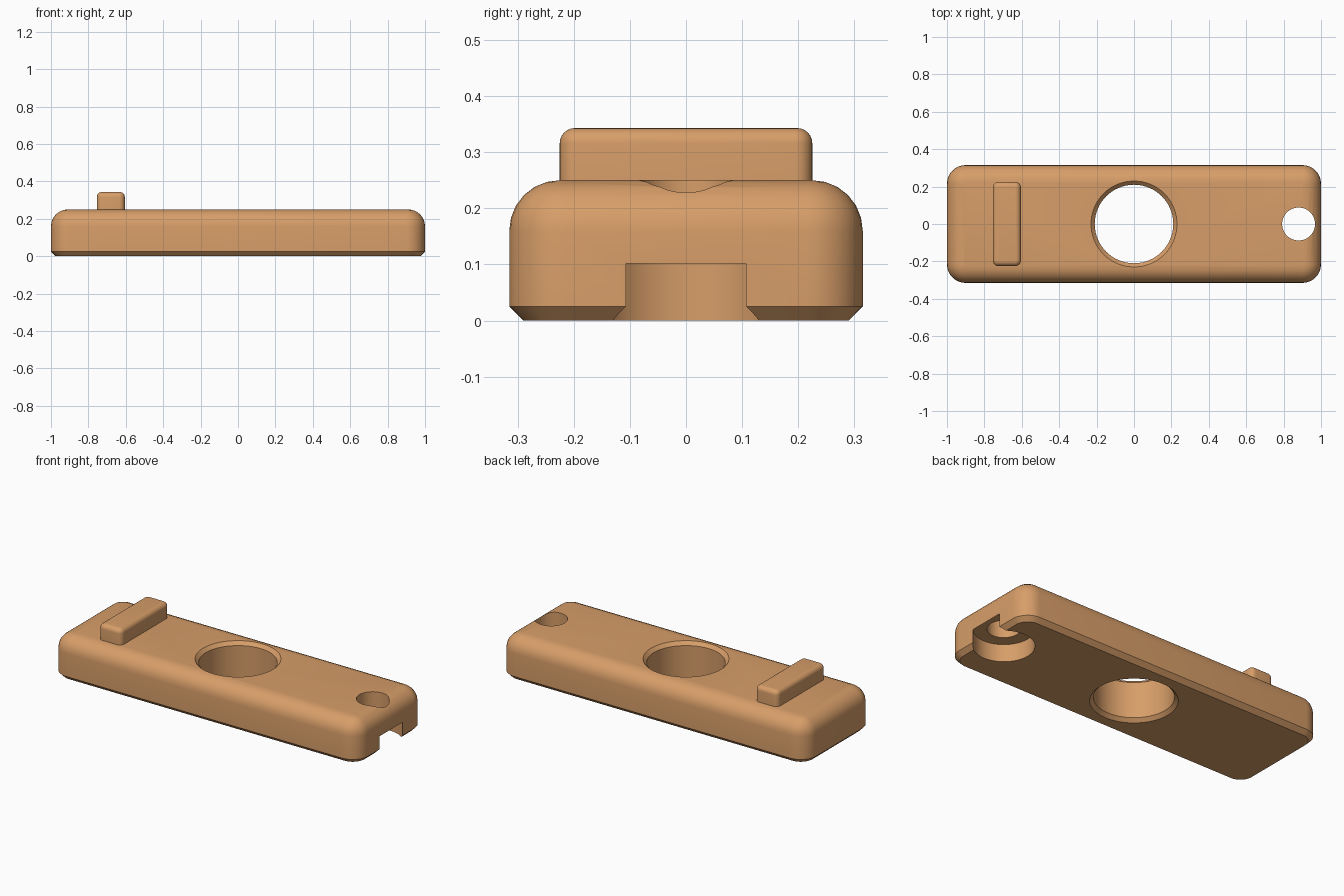
import bpy, bmesh, math

if "Cube" in bpy.data.objects:
    bpy.data.objects.remove(bpy.data.objects["Cube"])

tan = bpy.data.materials.new("tan")
tan.diffuse_color = (0.68, 0.34, 0.14, 1)
tan.use_nodes = True
tan.node_tree.nodes["Principled BSDF"].inputs["Base Color"].default_value = tan.diffuse_color


def loft(name, rings):
    """Skin a list of equal-length closed rings and cap both ends."""
    bm = bmesh.new()
    loops = [[bm.verts.new(p) for p in ring] for ring in rings]
    n = len(loops[0])
    for a, b in zip(loops, loops[1:]):
        for i in range(n):
            j = (i + 1) % n
            bm.faces.new((a[i], a[j], b[j], b[i]))
    bm.faces.new(loops[0][::-1])
    bm.faces.new(loops[-1])
    bmesh.ops.recalc_face_normals(bm, faces=bm.faces)
    me = bpy.data.meshes.new(name)
    bm.to_mesh(me)
    bm.free()
    ob = bpy.data.objects.new(name, me)
    bpy.context.collection.objects.link(ob)
    me.materials.append(tan)
    return ob


def rounded_rect(cx, hx, hy, r, inset, z, seg=8):
    pts = []
    for q, (sx, sy) in enumerate(((1, 1), (-1, 1), (-1, -1), (1, -1))):
        for k in range(seg + 1):
            a = math.pi / 2 * (q + k / seg)
            pts.append((cx + sx * (hx - r) + (r - inset) * math.cos(a),
                        sy * (hy - r) + (r - inset) * math.sin(a), z))
    return pts


def block(name, cx, hx, hy, r, z0, z1, fillet, chamfer=0, seg=6):
    """Rounded block with filleted top edge and optional bottom chamfer."""
    prof = [(chamfer, z0)]
    if chamfer:
        prof.append((0, z0 + chamfer))
    for k in range(seg + 1):
        a = math.pi / 2 * k / seg
        prof.append((fillet * (1 - math.cos(a)), z1 - fillet * (1 - math.sin(a))))
    return loft(name, [rounded_rect(cx, hx, hy, r, i, z) for i, z in prof])


def lathe(name, cx, prof, n=64):
    return loft(name, [[(cx + r * math.cos(2 * math.pi * i / n),
                         r * math.sin(2 * math.pi * i / n), z) for i in range(n)]
                       for r, z in prof])


# Main bar and raised rib
body = block("body", 0, 1.0, 0.315, 0.1, 0, 0.25, 0.09, 0.025)
rib = block("raised_rib", -0.68, 0.075, 0.225, 0.03, 0.24, 0.343, 0.027)

# Chamfered centre hole, small end hole, and open counterbore below it
cutters = [
    lathe("centre_hole_cutter", 0, [(0.25, -0.02), (0.21, 0.02), (0.21, 0.23), (0.25, 0.27)]),
    lathe("end_hole_cutter", 0.88, [(0.088, 0.05), (0.088, 0.3)]),
    lathe("counterbore_cutter", 0.88, [(0.161, -0.05), (0.161, 0.102)]),
]
bpy.context.view_layer.objects.active = body
for c in cutters:
    m = body.modifiers.new(c.name, "BOOLEAN")
    m.operation, m.solver, m.object = "DIFFERENCE", "EXACT", c
    bpy.ops.object.modifier_apply(modifier=m.name)
for c in cutters:
    bpy.data.objects.remove(c)

# Smooth fillets, sharp cut edges
bpy.ops.object.select_all(action="DESELECT")
for ob in (body, rib):
    ob.select_set(True)
bpy.ops.object.shade_smooth_by_angle(angle=math.radians(30))
